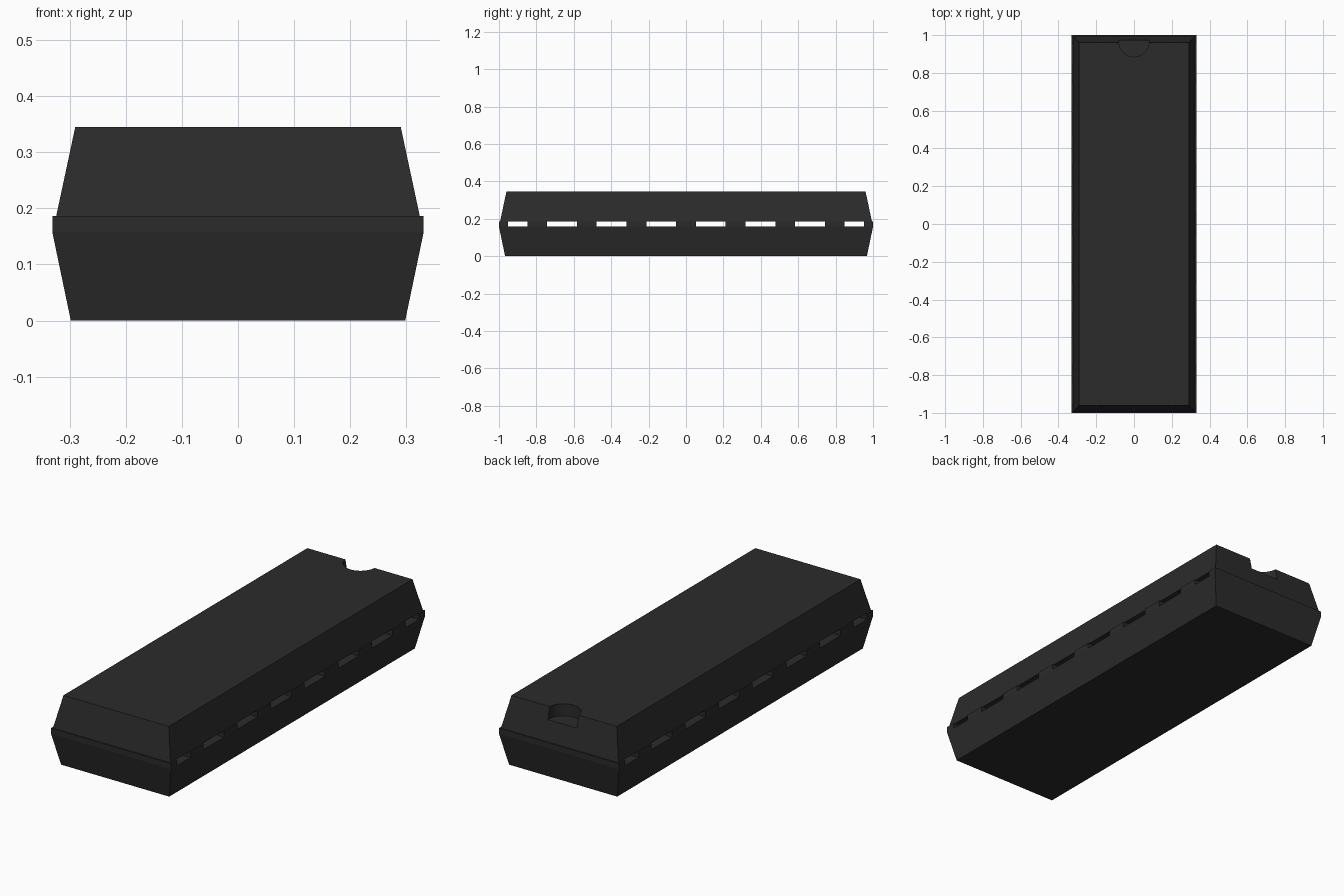
import bpy, bmesh

if "Cube" in bpy.data.objects:
    bpy.data.objects.remove(bpy.data.objects["Cube"])

dark = bpy.data.materials.new("dark_plastic")
dark.diffuse_color = (0.024, 0.024, 0.024, 1)
dark.use_nodes = True
dark.node_tree.nodes["Principled BSDF"].inputs["Base Color"].default_value = dark.diffuse_color

Z_LOW, Z_HIGH, Z_TOP = 0.158, 0.186, 0.345
BAND_X, BAND_Y = 0.331, 1.0


def frustum(bm, lower, upper, y_mid=0.0):
    """Closed tapered box; lower and upper are (half x, half y, z)."""
    rings = []
    for hx, hy, z in (lower, upper):
        rings.append([bm.verts.new((sx * hx, y_mid + sy * hy, z))
                      for sx, sy in ((-1, -1), (1, -1), (1, 1), (-1, 1))])
    a, b = rings
    bm.faces.new(a[::-1])
    bm.faces.new(b)
    for i in range(4):
        j = (i + 1) % 4
        bm.faces.new((a[i], a[j], b[j], b[i]))


def make_object(name, bm):
    mesh = bpy.data.meshes.new(name)
    bm.to_mesh(mesh)
    bm.free()
    mesh.materials.append(dark)
    obj = bpy.data.objects.new(name, mesh)
    bpy.context.collection.objects.link(obj)
    return obj


# Lower half of the case
bm = bmesh.new()
frustum(bm, (0.298, 0.967, 0), (BAND_X, BAND_Y, Z_LOW))
make_object("lower_case", bm)

# Upper half of the case
bm = bmesh.new()
frustum(bm, (0.324, 0.994, Z_HIGH), (0.29, 0.96, Z_TOP))
upper = make_object("upper_case", bm)

# Half-round orientation notch in the back end
bpy.ops.mesh.primitive_cylinder_add(vertices=40, radius=0.08, depth=0.2,
                                    location=(0, 0.965, 0.385))
cutter = bpy.context.object
cutter.name = "notch_cutter"
cutter.data.materials.append(dark)
cutter.hide_render = True
cut = upper.modifiers.new("notch", 'BOOLEAN')
cut.operation = 'DIFFERENCE'
cut.solver = 'EXACT'
cut.object = cutter
bpy.context.view_layer.objects.active = upper
bpy.ops.object.modifier_apply(modifier=cut.name)
bpy.data.objects.remove(cutter)

# Middle band: solid blocks left between the eight through slots
bm = bmesh.new()
spans = [(-BAND_Y, -0.953), (0.953, BAND_Y)]
spans += [(i * 0.265 - 0.0525, i * 0.265 + 0.0525) for i in range(-3, 4)]
for y0, y1 in spans:
    half = (y1 - y0) / 2
    frustum(bm, (BAND_X, half, Z_LOW), (BAND_X, half, Z_HIGH), (y0 + y1) / 2)
make_object("slotted_band", bm)
